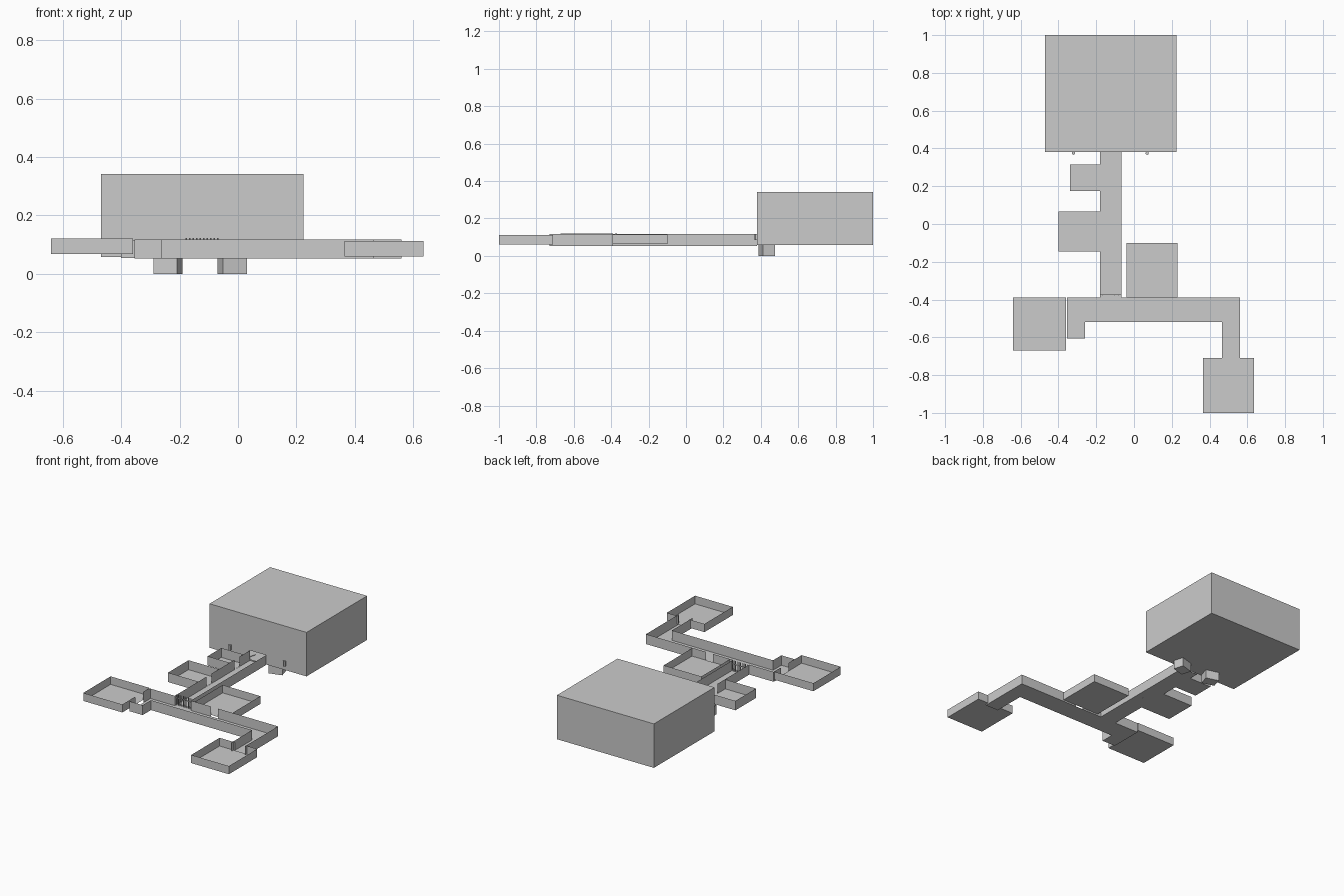
import bpy, bmesh, math


def finish(name, bm):
    mesh = bpy.data.meshes.new(name)
    bm.to_mesh(mesh)
    bm.free()
    ob = bpy.data.objects.new(name, mesh)
    bpy.context.collection.objects.link(ob)
    return ob


def room(name, z0, z1, floors, walls):
    """Thin sheet room: floor rectangles (x0,y0,x1,y1) and open wall polylines."""
    bm = bmesh.new()
    for x0, y0, x1, y1 in floors:
        bm.faces.new([bm.verts.new(p) for p in
                      ((x0, y0, z0), (x1, y0, z0), (x1, y1, z0), (x0, y1, z0))])
    for line in walls:
        low = [bm.verts.new((x, y, z0)) for x, y in line]
        high = [bm.verts.new((x, y, z1)) for x, y in line]
        for i in range(len(line) - 1):
            bm.faces.new((low[i], low[i + 1], high[i + 1], high[i]))
    return finish(name, bm)


def box(name, x, y, z0, z1, sx, sy, turn=0):
    bpy.ops.mesh.primitive_cube_add(size=1, location=(x, y, (z0 + z1) / 2),
                                    rotation=(0, 0, math.radians(turn)))
    ob = bpy.context.object
    ob.name = name
    ob.scale = (sx, sy, z1 - z0)


def rod(name, x, y, z0, z1, r, sides=8):
    bpy.ops.mesh.primitive_cylinder_add(vertices=sides, radius=r, depth=z1 - z0,
                                        location=(x, y, (z0 + z1) / 2))
    bpy.context.object.name = name


# Connected corridors: long hall, cross hall and the two bends
room("corridors", 0.053, 0.117,
     [(-0.18, -0.39, -0.065, 0.38), (-0.26, -0.52, 0.465, -0.39),
      (-0.355, -0.605, -0.26, -0.39), (0.465, -0.73, 0.56, -0.39)],
     [[(-0.18, 0.38), (-0.18, 0.27)],
      [(-0.18, 0.22), (-0.18, -0.015)],
      [(-0.18, -0.065), (-0.18, -0.39), (-0.355, -0.39), (-0.355, -0.46)],
      [(-0.355, -0.54), (-0.355, -0.605), (-0.26, -0.605), (-0.26, -0.52),
       (0.465, -0.52), (0.465, -0.73)],
      [(0.56, -0.73), (0.56, -0.39), (0.13, -0.39)],
      [(0.08, -0.39), (-0.065, -0.39), (-0.065, 0.38)]])

# Side rooms, open at the top
room("small_side_room", 0.054, 0.115, [(-0.34, 0.175, -0.18, 0.315)],
     [[(-0.18, 0.175), (-0.34, 0.175), (-0.34, 0.315), (-0.18, 0.315)]])
room("middle_side_room", 0.054, 0.115, [(-0.40, -0.145, -0.18, 0.065)],
     [[(-0.18, -0.145), (-0.40, -0.145), (-0.40, 0.065), (-0.18, 0.065)]])
room("inner_room", 0.063, 0.114, [(-0.04, -0.39, 0.23, -0.10)],
     [[(-0.04, -0.39), (-0.04, -0.10), (0.23, -0.10), (0.23, -0.39)]])
room("left_room", 0.068, 0.12, [(-0.64, -0.67, -0.36, -0.39)],
     [[(-0.36, -0.46), (-0.36, -0.39), (-0.64, -0.39), (-0.64, -0.67),
       (-0.36, -0.67), (-0.36, -0.54)]])
room("right_room", 0.06, 0.113, [(0.365, -1.0, 0.635, -0.71)],
     [[(0.475, -0.71), (0.365, -0.71), (0.365, -1.0), (0.635, -1.0),
       (0.635, -0.71), (0.55, -0.71)]])

# Great hall: closed roof, front wall split around the doorway
hall = room("great_hall", 0.057, 0.342, [(-0.47, 0.38, 0.225, 1.0)],
            [[(-0.18, 0.38), (-0.47, 0.38), (-0.47, 1.0), (0.225, 1.0),
              (0.225, 0.38), (-0.065, 0.38)]])
room("hall_roof", 0.342, 0.342, [(-0.47, 0.38, 0.225, 1.0)], [])
room("hall_lintel", 0.117, 0.342, [], [[(-0.18, 0.38), (-0.065, 0.38)]])

for side in (-1, 1):
    # Turned blocks beneath the hall and sconces beside its door
    box("foundation_block", -0.13 + side * 0.11, 0.432, 0.0, 0.06,
        0.085, 0.067, side * 16)
    rod("sconce", -0.125 + side * 0.195, 0.375, 0.085, 0.118, 0.009, 6)

# Floor discs in the long hall
for y in (0.34, -0.05):
    rod("floor_disc", -0.123, y, 0.052, 0.056, 0.014, 16)

# Barred gate at the end of the long hall
for i in range(10):
    rod("gate_bar", -0.177 + i * 0.012, -0.375, 0.053, 0.123, 0.0025, 6)
box("gate_rail", -0.1225, -0.375, 0.098, 0.102, 0.115, 0.004)
